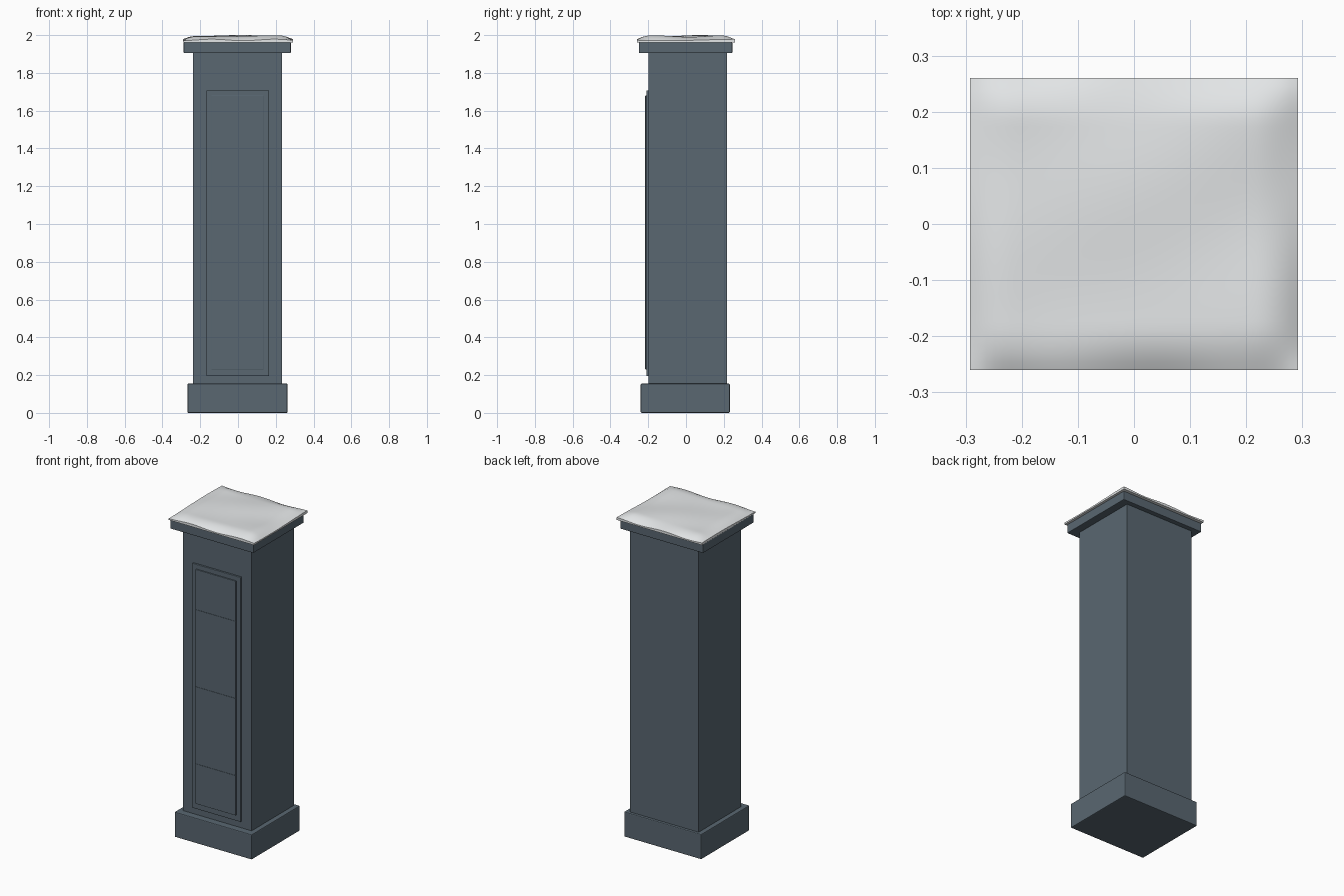
import bpy, bmesh, math

cube = bpy.data.objects.get("Cube")
if cube:
    bpy.data.objects.remove(cube, do_unlink=True)


def material(name, rgb):
    m = bpy.data.materials.new(name)
    m.use_nodes = True
    m.diffuse_color = (*rgb, 1)
    m.node_tree.nodes["Principled BSDF"].inputs["Base Color"].default_value = (*rgb, 1)
    return m


slate = material("slate_blue_paint", (0.10, 0.135, 0.165))
white = material("snow_white", (0.80, 0.82, 0.83))


def finish(name, bm, mat):
    mesh = bpy.data.meshes.new(name)
    bmesh.ops.recalc_face_normals(bm, faces=bm.faces)
    bm.to_mesh(mesh)
    bm.free()
    mesh.materials.append(mat)
    ob = bpy.data.objects.new(name, mesh)
    bpy.context.collection.objects.link(ob)
    return ob


def box(name, xs, ys, zs, bevel=0.0):
    bm = bmesh.new()
    bmesh.ops.create_cube(bm, size=1)
    for v in bm.verts:
        for i, (lo, hi) in enumerate((xs, ys, zs)):
            v.co[i] = lo if v.co[i] < 0 else hi
    ob = finish(name, bm, slate)
    if bevel:
        mod = ob.modifiers.new("soft_edges", 'BEVEL')
        mod.width = bevel
        mod.segments = 2
    return ob


# Stone blocks of the post
box("base_plinth", (-0.267, 0.262), (-0.24, 0.232), (0, 0.155), 0.005)
box("column", (-0.238, 0.232), (-0.198, 0.216), (0.15, 1.91))
box("cap_slab", (-0.288, 0.28), (-0.25, 0.245), (1.905, 1.961), 0.004)

# Stepped panel on the front, with fine seams
box("front_panel_frame", (-0.167, 0.164), (-0.209, -0.19), (0.195, 1.708), 0.003)
box("front_panel_inset", (-0.14, 0.135), (-0.216, -0.2), (0.23, 1.68), 0.002)
for i in (1, 2, 3):
    z = 0.477 * i
    box(f"panel_seam_{i}", (-0.138, 0.133), (-0.218, -0.21), (z - 0.0015, z + 0.0015))

# Snow blanket: gently uneven pillow with a thin skirt
HX, HY, FOOT, RIM = 0.292, 0.26, 1.962, 0.08


def ease(d):
    t = min(max(d / RIM, 0), 1)
    return 1 - (1 - t) ** 2


def snow_height(x, y):
    dome = ease(HX - abs(x)) * ease(HY - abs(y))
    waves = 0.003 * (math.sin(13 * x + 1) * math.cos(11 * y) + math.sin(17 * y - 9 * x))
    rim_waves = 0.004 * math.sin(19 * x + 8 * y) * (1 - dome)
    return 1.973 + 0.021 * dome + waves * dome + rim_waves


bm = bmesh.new()
bmesh.ops.create_grid(bm, x_segments=40, y_segments=36, size=1)
for v in bm.verts:
    x, y = v.co.x * HX, v.co.y * HY
    v.co = (x, y, snow_height(x, y))
peak = max(v.co.z for v in bm.verts)
for v in bm.verts:
    v.co.z += 2 - peak
rim = [e for e in bm.edges if e.is_boundary]
skirt = bmesh.ops.extrude_edge_only(bm, edges=rim)["geom"]
for v in skirt:
    if isinstance(v, bmesh.types.BMVert):
        v.co.z = FOOT
bmesh.ops.holes_fill(bm, edges=[e for e in bm.edges if e.is_boundary], sides=0)
snow = finish("snow_blanket", bm, white)
bpy.ops.object.select_all(action='DESELECT')
snow.select_set(True)
bpy.context.view_layer.objects.active = snow
bpy.ops.object.shade_smooth_by_angle(angle=math.radians(50))
